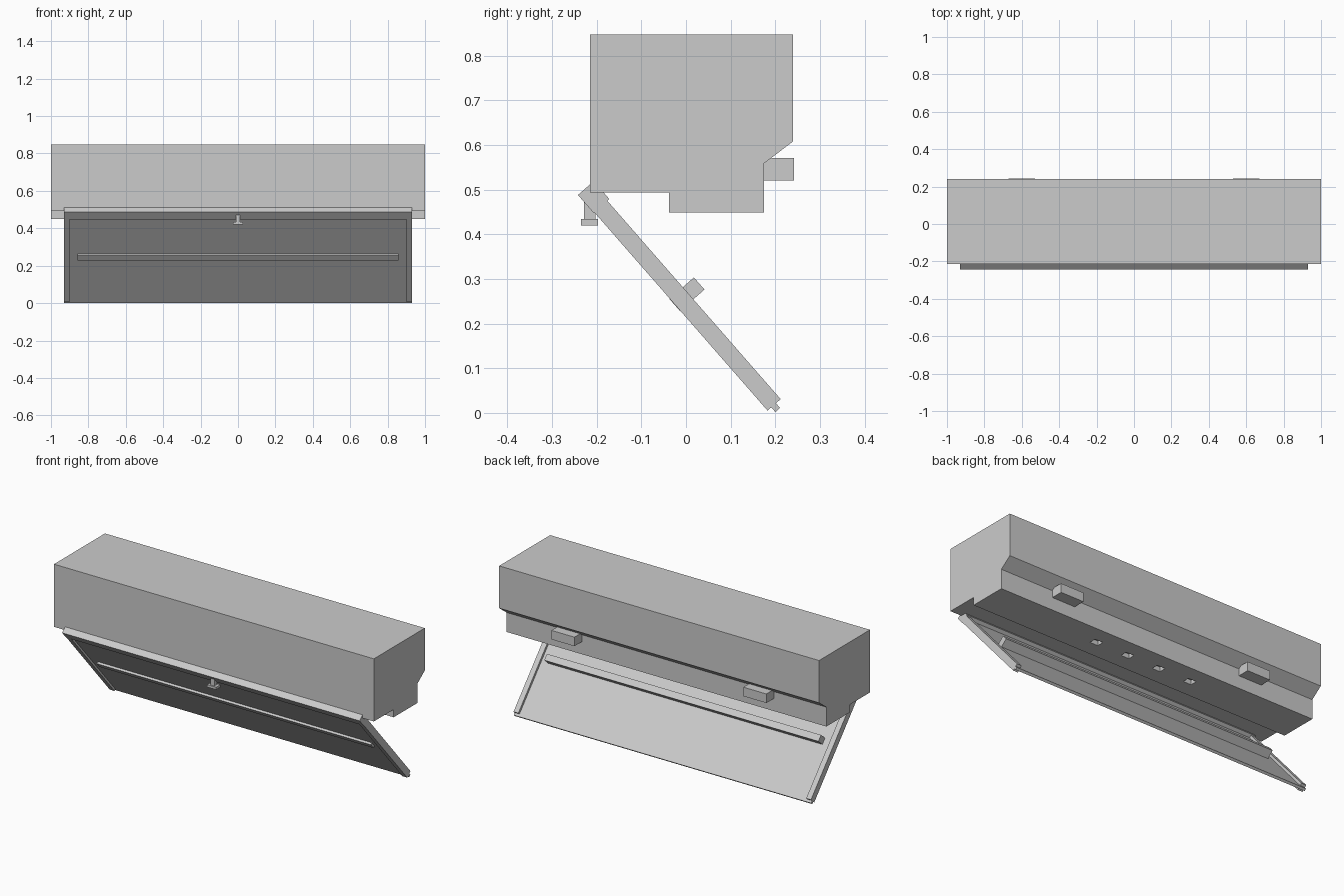
import bpy, bmesh
from mathutils import Vector

if "Cube" in bpy.data.objects:
    bpy.data.objects.remove(bpy.data.objects["Cube"])

grey = bpy.data.materials.new("light grey")
grey.diffuse_color = (0.6, 0.6, 0.6, 1)
grey.use_nodes = True
grey.node_tree.nodes["Principled BSDF"].inputs["Base Color"].default_value = grey.diffuse_color


def extrude(name, profile, x0, x1):
    """Extrude a closed (y, z) profile along x."""
    bm = bmesh.new()
    face = bm.faces.new([bm.verts.new((x0, y, z)) for y, z in profile])
    out = bmesh.ops.extrude_face_region(bm, geom=[face])
    moved = [v for v in out["geom"] if isinstance(v, bmesh.types.BMVert)]
    bmesh.ops.translate(bm, vec=(x1 - x0, 0, 0), verts=moved)
    bmesh.ops.recalc_face_normals(bm, faces=bm.faces)
    mesh = bpy.data.meshes.new(name)
    bm.to_mesh(mesh)
    bm.free()
    mesh.materials.append(grey)
    obj = bpy.data.objects.new(name, mesh)
    bpy.context.collection.objects.link(obj)
    return obj


def box(name, x0, x1, y0, y1, z0, z1):
    return extrude(name, [(y0, z0), (y1, z0), (y1, z1), (y0, z1)], x0, x1)


# Tilted frame of the flap: u runs down the flap, v goes through it to the back
ORIGIN = Vector((-0.242, 0.488))
U = Vector((0.658, -0.753))
V = Vector((0.753, 0.658))


def flap_box(name, x0, x1, u0, u1, v0, v1):
    corners = [(u0, v0), (u1, v0), (u1, v1), (u0, v1)]
    return extrude(name, [tuple(ORIGIN + U * u + V * v) for u, v in corners], x0, x1)


# Housing with a stepped underside and chamfered back
housing = extrude("housing", [
    (-0.215, 0.847), (0.24, 0.847), (0.24, 0.608), (0.175, 0.559),
    (0.175, 0.449), (-0.038, 0.449), (-0.038, 0.493), (-0.215, 0.493)], -1, 1)

# Row of small sockets in the underside
for i, x in enumerate((-0.3, -0.1, 0.1, 0.3)):
    cutter = box(f"socket_cutter_{i}", x - 0.025, x + 0.025, 0.05, 0.09, 0.4, 0.475)
    cutter.hide_render = True
    cutter.hide_set(True)
    mod = housing.modifiers.new(f"socket_{i}", "BOOLEAN")
    mod.operation = "DIFFERENCE"
    mod.solver = "EXACT"
    mod.object = cutter

# Mounting blocks on the back
for side in (-1, 1):
    box("mounting_block", side * 0.6 - 0.072, side * 0.6 + 0.072, 0.17, 0.242, 0.52, 0.571)

# Flap: thin panel, top bar, side bars and a stiffening rail
flap_box("flap_panel", -0.93, 0.93, 0.03, 0.657, 0.013, 0.027)
flap_box("flap_top_bar", -0.93, 0.93, 0, 0.053, 0, 0.047)
for side in (-1, 1):
    a, b = sorted((side * 0.9, side * 0.93))
    flap_box("flap_side_bar", a, b, 0.05, 0.643, 0.002, 0.041)
flap_box("flap_rail", -0.857, 0.857, 0.31, 0.346, 0.001, 0.074)

# Pull handle under the top bar
box("handle_stem", -0.012, 0.012, -0.228, -0.203, 0.43, 0.48)
box("handle_foot", -0.028, 0.028, -0.235, -0.197, 0.42, 0.434)
